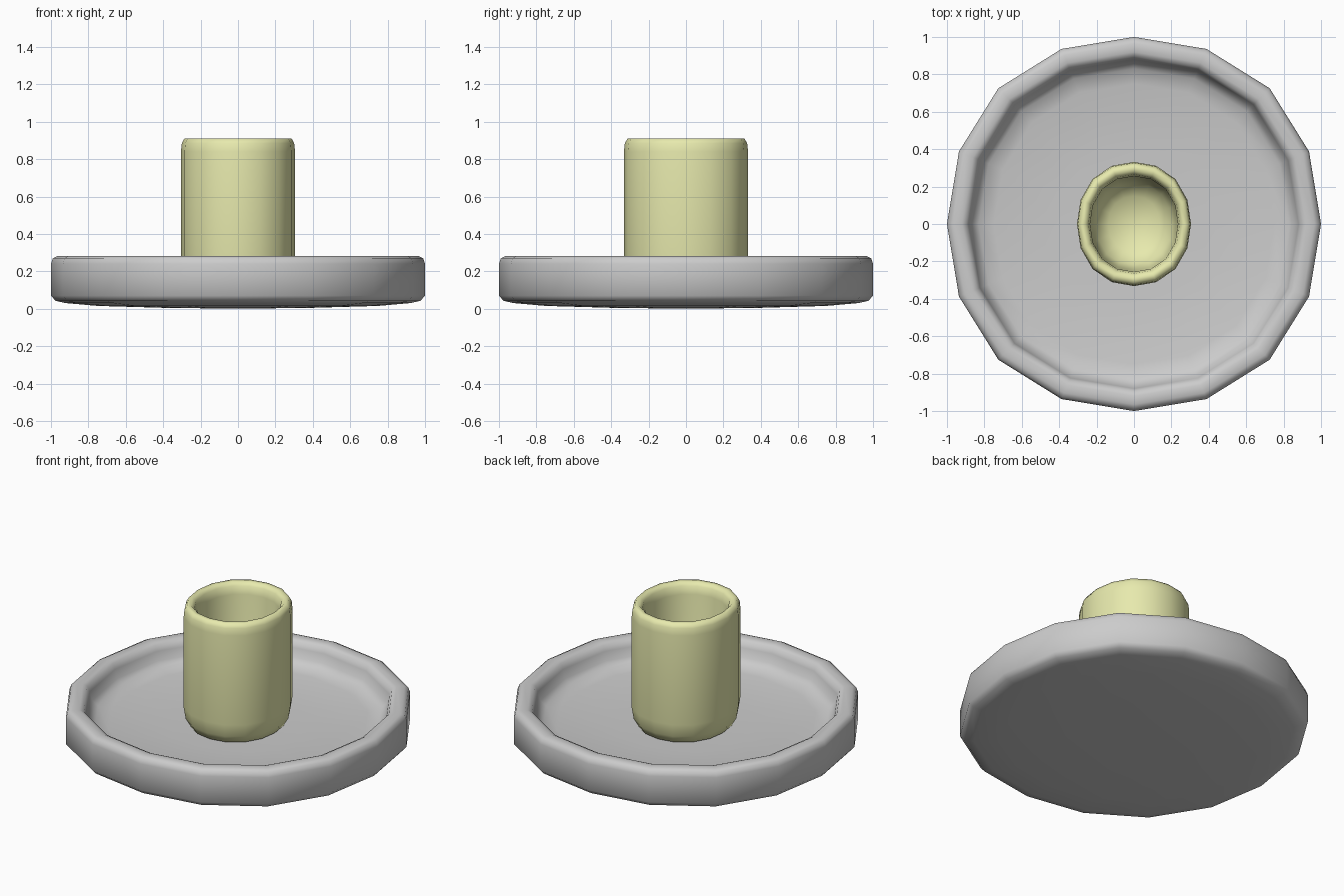
import bpy, bmesh, math

if "Cube" in bpy.data.objects:
    bpy.data.objects.remove(bpy.data.objects["Cube"])

SIDES = 16


def lathe(name, profile, sx=1.0, sy=1.0):
    """Spin (radius, z) points about z; the first and last points lie on the axis."""
    bm = bmesh.new()
    rings = []
    for r, z in profile[1:-1]:
        ring = []
        for i in range(SIDES):
            a = 2 * math.pi * i / SIDES
            k = r * (1 + 0.026 * math.sin(2 * a) ** 2)  # slightly squared circle
            ring.append(bm.verts.new((k * math.cos(a) * sx, k * math.sin(a) * sy, z)))
        rings.append(ring)
    start = bm.verts.new((0, 0, profile[0][1]))
    end = bm.verts.new((0, 0, profile[-1][1]))
    for i in range(SIDES):
        j = (i + 1) % SIDES
        bm.faces.new((start, rings[0][j], rings[0][i]))
        for lo, hi in zip(rings, rings[1:]):
            bm.faces.new((lo[i], lo[j], hi[j], hi[i]))
        bm.faces.new((rings[-1][i], rings[-1][j], end))
    bmesh.ops.recalc_face_normals(bm, faces=bm.faces)
    for f in bm.faces:
        f.smooth = True
    mesh = bpy.data.meshes.new(name)
    bm.to_mesh(mesh)
    bm.free()
    obj = bpy.data.objects.new(name, mesh)
    bpy.context.collection.objects.link(obj)
    return obj


# Shallow dish: gently domed underside, rounded rim, slightly hollow floor
lathe("dish", [
    (0, 0.0), (0.4, 0.005), (0.75, 0.015), (0.92, 0.03), (0.975, 0.042), (1.0, 0.07),
    (1.0, 0.24), (0.99, 0.27), (0.965, 0.282), (0.92, 0.282), (0.895, 0.27),
    (0.88, 0.235), (0.865, 0.18), (0.83, 0.15), (0.75, 0.135), (0.4, 0.12), (0, 0.115)])

# Cup standing in the dish: rounded foot, thick rounded lip, bowl-shaped inside
cup = lathe("cup", [
    (0, 0.105), (0.72, 0.11), (0.87, 0.13), (0.96, 0.18), (1.0, 0.26),
    (1.0, 0.84), (0.985, 0.885), (0.94, 0.91), (0.86, 0.91), (0.80, 0.89),
    (0.77, 0.84), (0.74, 0.36), (0.66, 0.27), (0.45, 0.21), (0, 0.19)],
    0.305, 0.332)
mat = bpy.data.materials.new("pale_yellow")
mat.diffuse_color = (0.80, 0.82, 0.42, 1)
mat.use_nodes = True
mat.node_tree.nodes["Principled BSDF"].inputs["Base Color"].default_value = mat.diffuse_color
cup.data.materials.append(mat)
